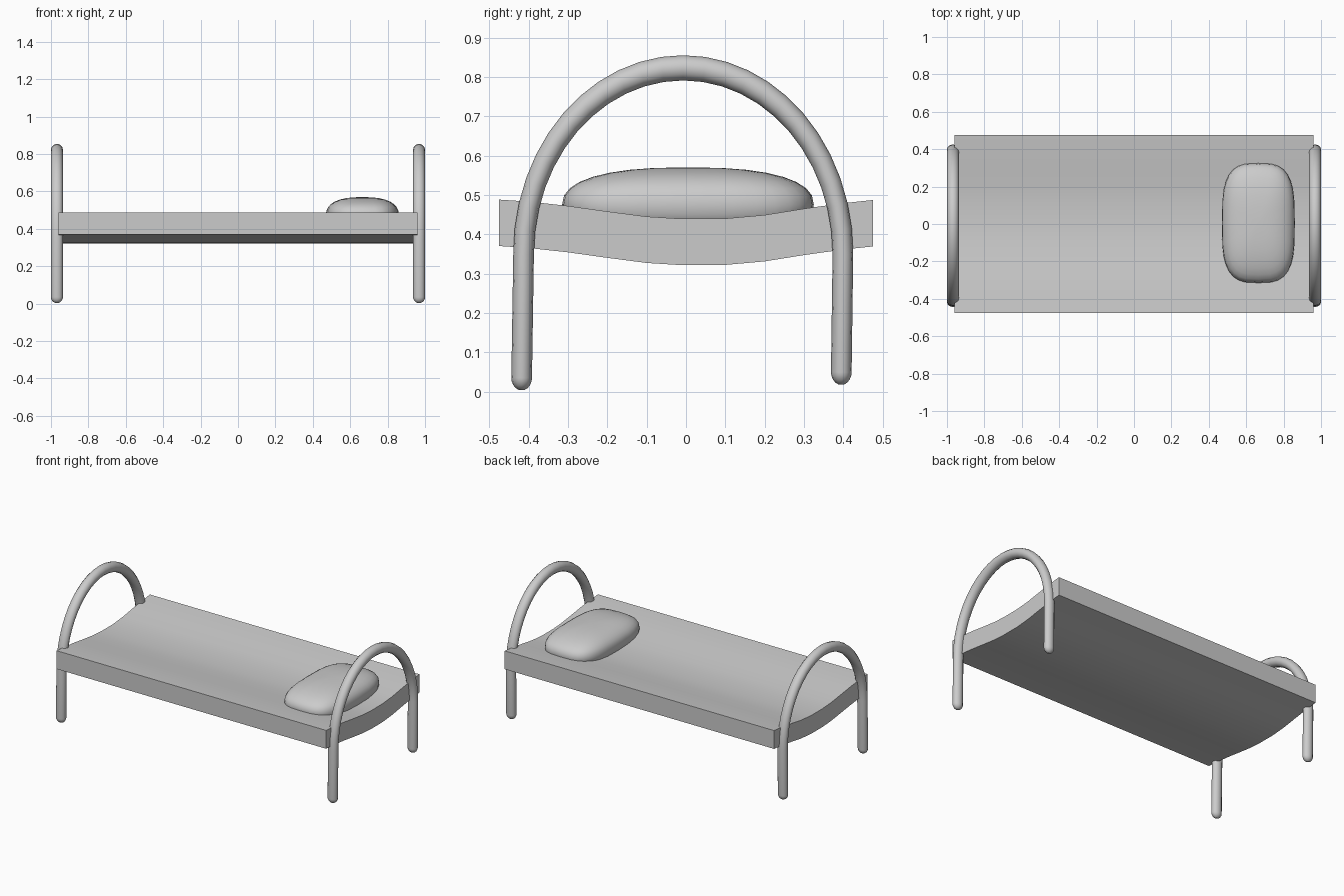
import bpy
import bmesh
from math import sin, cos, pi, copysign
from mathutils import Vector

cube = bpy.data.objects.get("Cube")
if cube:
    bpy.data.objects.remove(cube, do_unlink=True)

grey = bpy.data.materials.new("light_grey")
grey.use_nodes = True
COLOR = (0.6, 0.6, 0.6, 1)
grey.diffuse_color = COLOR
grey.node_tree.nodes["Principled BSDF"].inputs["Base Color"].default_value = COLOR


def finish(name, bm):
    bmesh.ops.recalc_face_normals(bm, faces=bm.faces[:])
    mesh = bpy.data.meshes.new(name)
    bm.to_mesh(mesh)
    bm.free()
    mesh.materials.append(grey)
    obj = bpy.data.objects.new(name, mesh)
    bpy.context.collection.objects.link(obj)
    return obj


def spow(v, e):
    return copysign(abs(v) ** e, v)


def tube(name, x, path, radius, y_scale, center_y, sides=12):
    """Sweep a ring along (y, z, width factor) points, then squash it in y."""
    bm = bmesh.new()
    pts = [Vector((0, y, z)) for y, z, w in path]
    rings = []
    for i, p in enumerate(pts):
        t = (pts[min(i + 1, len(pts) - 1)] - pts[max(i - 1, 0)]).normalized()
        side = Vector((0, -t.z, t.y))
        ring = []
        for k in range(sides):
            a = 2 * pi * k / sides
            v = p + radius * path[i][2] * (side * cos(a) + Vector((1, 0, 0)) * sin(a))
            ring.append(bm.verts.new((x + v.x, center_y + v.y * y_scale, v.z)))
        rings.append(ring)
    for r, s in zip(rings, rings[1:]):
        for k in range(sides):
            n = (k + 1) % sides
            bm.faces.new((r[k], r[n], s[n], s[k]))
    bm.faces.new(rings[0])
    bm.faces.new(rings[-1])
    return finish(name, bm)


# Arched end frames: rounded feet, straight legs and a half-ellipse hoop
R, SQUASH, SPRING, HALF, RISE = 0.032, 0.82, 0.35, 0.495, 0.473


def foot(y, base):
    return [(y, base + R * (1 - cos(a)), max(sin(a), 0.3))
            for a in (0.3, 0.6, 0.95, 1.3, pi / 2)]


hoop = [(-HALF * cos(pi * i / 24), SPRING + RISE * sin(pi * i / 24), 1)
        for i in range(25)]
path = foot(-HALF - 0.006, 0.003) + hoop + foot(HALF - 0.005, 0.017)[::-1]
for name, x in (("head_frame", 0.968), ("foot_frame", -0.968)):
    frame = tube(name, x, path, R, SQUASH, -0.007)
    for p in frame.data.polygons:
        p.use_smooth = len(p.vertices) == 4

# Sagging mattress: a curved sheet profile extruded along x
top = [(-0.475, 0.488), (-0.4, 0.483), (-0.3, 0.472), (-0.2, 0.458),
       (-0.1, 0.445), (-0.02, 0.44), (0.1, 0.44), (0.2, 0.449),
       (0.3, 0.465), (0.4, 0.479), (0.475, 0.487)]
THICK = 0.118
bm = bmesh.new()
profile = top + [(y, z - THICK) for y, z in reversed(top)]
end = bm.faces.new([bm.verts.new((-0.96, y, z)) for y, z in profile])
ext = bmesh.ops.extrude_face_region(bm, geom=[end], use_keep_orig=True)
moved = [g for g in ext["geom"] if isinstance(g, bmesh.types.BMVert)]
bmesh.ops.translate(bm, verts=moved, vec=(1.92, 0, 0))
mattress = finish("mattress", bm)
for p in mattress.data.polygons:
    p.use_smooth = abs(p.normal.z) > 0.5
mattress.data.set_sharp_from_angle(angle=0.6)

# Pillow: a sphere squared off into a soft cushion
bm = bmesh.new()
bmesh.ops.create_uvsphere(bm, u_segments=32, v_segments=16, radius=1)
for v in bm.verts:
    flat = (v.co.x ** 2 + v.co.y ** 2) ** 0.5
    spread = flat ** 0.8
    cx, cy = (v.co.x / flat, v.co.y / flat) if flat > 1e-5 else (0, 0)
    v.co = (0.665 + 0.195 * spread * spow(cx, 0.62),
            0.005 + 0.32 * spread * spow(cy, 0.62),
            0.475 + 0.095 * spow(v.co.z, 0.85))
pillow = finish("pillow", bm)
for p in pillow.data.polygons:
    p.use_smooth = True
